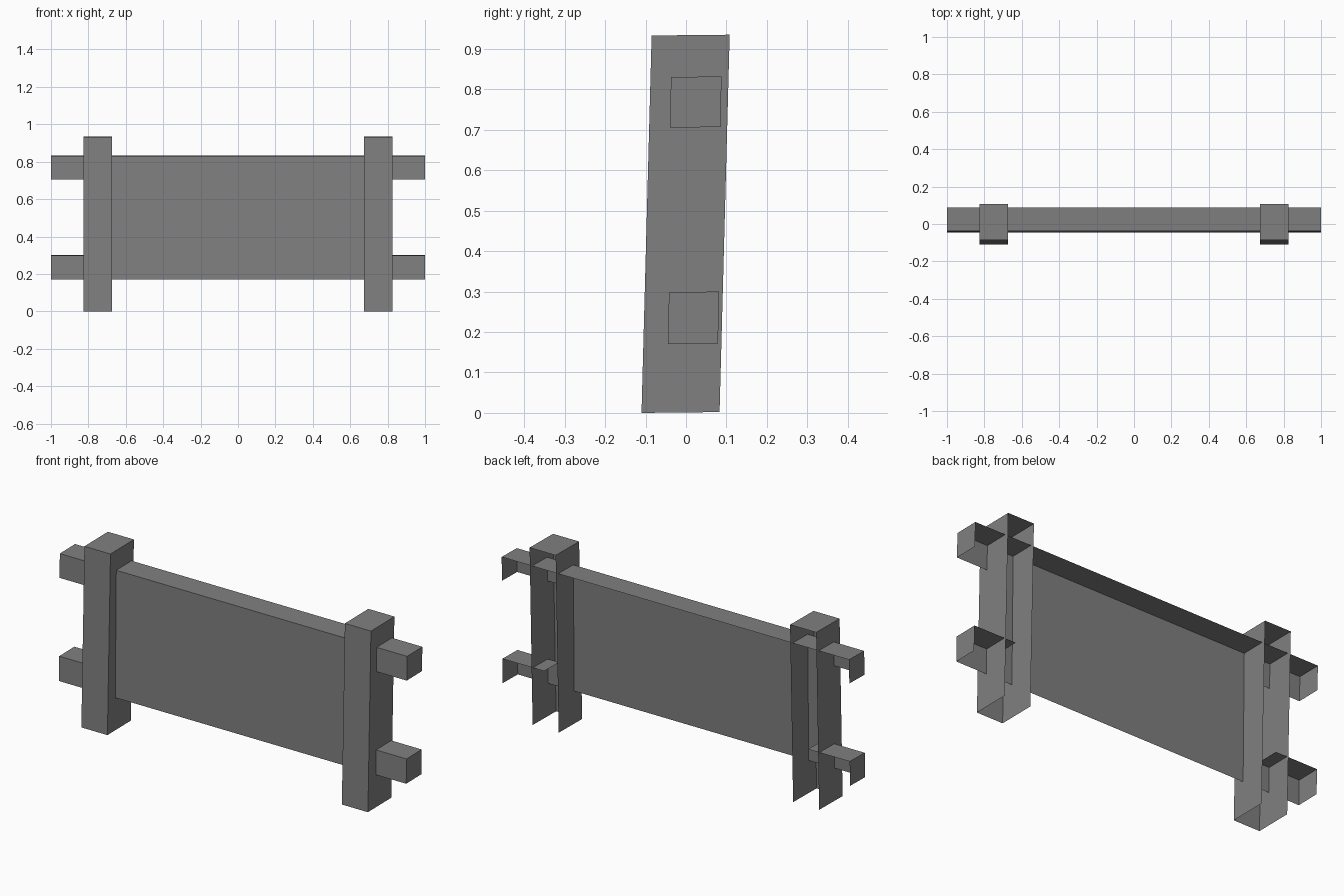
import bpy
import bmesh
from mathutils import Vector

if "Cube" in bpy.data.objects:
    bpy.data.objects.remove(bpy.data.objects["Cube"], do_unlink=True)

# One plain grey for every part
GREY = (0.216, 0.216, 0.216, 1.0)
grey = bpy.data.materials.new("plain_grey")
grey.use_nodes = True
grey.diffuse_color = GREY
grey.node_tree.nodes["Principled BSDF"].inputs["Base Color"].default_value = GREY

FRONT, TOP = Vector((0, -1, 0)), Vector((0, 0, 1))
LEFT, RIGHT = Vector((1, 0, 0)), Vector((-1, 0, 0))


def open_box(name, x, y, z, keep, lean):
    """Box shell between (min, max) pairs, keeping only faces with the given normals.
    Lean slides the top edge backwards."""
    bm = bmesh.new()
    bmesh.ops.create_cube(bm, size=1)
    bm.normal_update()
    hidden = [f for f in bm.faces if not any(f.normal.dot(n) > 0.9 for n in keep)]
    bmesh.ops.delete(bm, geom=hidden, context='FACES')
    for v in bm.verts:
        up, back = v.co.z + 0.5, v.co.y + 0.5
        v.co = Vector((x[0] + (x[1] - x[0]) * (v.co.x + 0.5),
                       y[0] + (y[1] - y[0]) * back + lean * up,
                       z[0] + (z[1] - z[0]) * up + 0.002 * back))
    mesh = bpy.data.meshes.new(name)
    bm.to_mesh(mesh)
    bm.free()
    mesh.materials.append(grey)
    obj = bpy.data.objects.new(name, mesh)
    bpy.context.collection.objects.link(obj)
    return obj


# Panel: front sheet and top edge, its ends tucked inside the posts
open_box("panel", (-0.76, 0.76), (-0.045, 0.08), (0.17, 0.83), (FRONT, TOP), 0.008)

for side, sign, outer in (("left", 1, LEFT), ("right", -1, RIGHT)):
    # Upright post, open at the back and bottom
    open_box(side + "_post", sorted((sign * 0.675, sign * 0.825)), (-0.11, 0.083),
             (0, 0.933), (FRONT, TOP, LEFT, RIGHT), 0.025)
    # Rail ends sticking out of the post, open at the back and bottom
    for level, y, z in (("upper", (-0.04, 0.085), (0.705, 0.83)),
                        ("lower", (-0.045, 0.079), (0.17, 0.298))):
        open_box(f"{side}_{level}_rail", sorted((sign * 0.76, sign)), y, z,
                 (FRONT, TOP, outer), 0.003)
